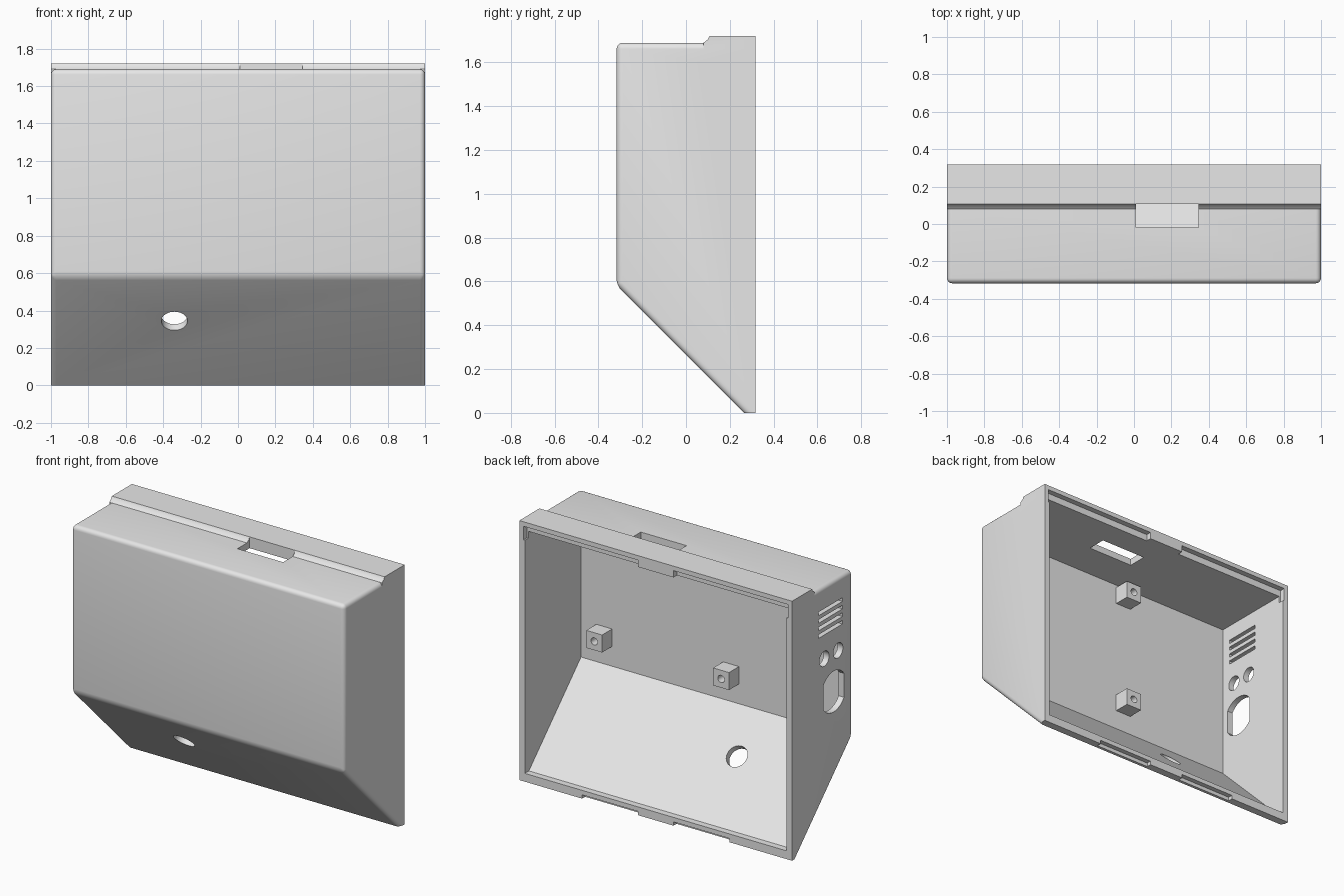
import bpy, bmesh
from math import pi
from mathutils import Matrix, Vector

cube = bpy.data.objects.get("Cube")
if cube:
    bpy.data.objects.remove(cube, do_unlink=True)

grey = bpy.data.materials.new("light_grey_plastic")
grey.use_nodes = True
COLOUR = (0.8, 0.8, 0.8, 1)
grey.diffuse_color = COLOUR
grey.node_tree.nodes["Principled BSDF"].inputs["Base Color"].default_value = COLOUR


def finish(name, bm):
    bmesh.ops.recalc_face_normals(bm, faces=bm.faces)
    mesh = bpy.data.meshes.new(name)
    bm.to_mesh(mesh)
    bm.free()
    mesh.materials.append(grey)
    obj = bpy.data.objects.new(name, mesh)
    bpy.context.collection.objects.link(obj)
    return obj


def prism(name, profile, half, round_front=0):
    """Extrude a (y, z) profile across x, optionally rounding the front edges."""
    bm = bmesh.new()
    face = bm.faces.new([bm.verts.new((-half, y, z)) for y, z in profile])
    new = bmesh.ops.extrude_face_region(bm, geom=[face])["geom"]
    bmesh.ops.translate(bm, vec=(2 * half, 0, 0),
                        verts=[v for v in new if isinstance(v, bmesh.types.BMVert)])
    bmesh.ops.recalc_face_normals(bm, faces=bm.faces)
    if round_front:
        edges = [e for e in bm.edges if min(v.co.y for v in e.verts) < 0]
        bmesh.ops.bevel(bm, geom=edges, offset=round_front, segments=5,
                        profile=0.5, affect="EDGES")
    return finish(name, bm)


def box(name, low, high):
    bm = bmesh.new()
    low, high = Vector(low), Vector(high)
    bmesh.ops.create_cube(bm, size=1, matrix=Matrix.Translation((low + high) / 2)
                          @ Matrix.Diagonal((*(high - low), 1)))
    return finish(name, bm)


def rod(name, centre, axis, radius, length, flat=None):
    """Cylinder along an axis; flat limits its half width in y."""
    bm = bmesh.new()
    turn = Vector(axis).to_track_quat("Z", "Y").to_matrix().to_4x4()
    bmesh.ops.create_cone(bm, cap_ends=True, segments=40, radius1=radius, radius2=radius,
                          depth=length, matrix=turn)
    for v in bm.verts:
        if flat:
            v.co.y = max(-flat, min(flat, v.co.y))
        v.co += Vector(centre)
    return finish(name, bm)


def combine(target, tool, operation="DIFFERENCE"):
    tool.hide_render = True
    mod = target.modifiers.new("cut", "BOOLEAN")
    mod.operation, mod.solver, mod.object = operation, "EXACT", tool
    bpy.context.view_layer.objects.active = target
    bpy.ops.object.modifier_apply(modifier=mod.name)
    bpy.data.objects.remove(tool, do_unlink=True)


def smooth(obj):
    bpy.ops.object.select_all(action="DESELECT")
    obj.select_set(True)
    bpy.context.view_layer.objects.active = obj
    bpy.ops.object.shade_smooth_by_angle(angle=pi / 6)


FRONT, BACK, TOP, LIP = -0.317, 0.317, 1.69, 1.72
INNER_FRONT = FRONT + 0.045

# Outer shell with sloping underside, and the raised lip along the top back
shell = prism("enclosure_shell", [(FRONT, TOP), (BACK, TOP), (BACK, 0), (0.265, 0),
                                  (FRONT, 0.582)], 1, round_front=0.028)
lip = prism("lip", [(0.08, 1.6), (0.08, TOP), (0.1, 1.705), (0.107, LIP),
                    (BACK, LIP), (BACK, 1.6)], 1)
combine(shell, lip, "UNION")

# Hollow interior, open at the back
combine(shell, prism("cavity", [(INNER_FRONT, 1.645), (0.5, 1.645), (0.5, 0.055),
                                (0.274, 0.055), (INNER_FRONT, 0.601)], 0.96))

# Cover rebates in the top rim and notches in the bottom rim, either side of a tab
for s in (-1, 1):
    a, b = sorted((s * 0.13, s * 0.97))
    combine(shell, box("rebate", (a, 0.28, 1.6), (b, 0.5, TOP)))
    a, b = sorted((s * 0.13, s * 0.54))
    combine(shell, box("notch", (a, 0.285, -0.1), (b, 0.5, 0.025)))

# Slot in the top and round cable hole through the slope
combine(shell, box("top_slot", (0.01, -0.02, 1.6), (0.345, 0.107, 1.8)))
combine(shell, rod("cable_hole", (-0.34, -0.079, 0.344), (0, 1, 1), 0.07, 0.3))

# Side wall: four vents, two round holes and one flat-sided socket hole
for i in range(4):
    z = 1.38 + 0.05 * i
    combine(shell, box("vent", (-1.1, -0.21, z - 0.012), (-0.9, 0.04, z + 0.012)))
for y in (-0.02, -0.165):
    combine(shell, rod("round_hole", (-1, y, 1.21), (1, 0, 0), 0.05, 0.2))
combine(shell, rod("socket_hole", (-1, -0.118, 0.955), (1, 0, 0), 0.135, 0.2, flat=0.108))
smooth(shell)

# Four square mounting posts with screw holes
for row, z in (("lower", 0.79), ("upper", 1.57)):
    for side, x in (("right", -0.14), ("left", 0.79)):
        post = box(f"{row}_{side}_mounting_post", (x - 0.058, INNER_FRONT - 0.01, z - 0.058),
                   (x + 0.058, INNER_FRONT + 0.105, z + 0.058))
        combine(post, rod("screw_hole", (x, INNER_FRONT + 0.105, z), (0, 1, 0), 0.024, 0.14))
        smooth(post)
